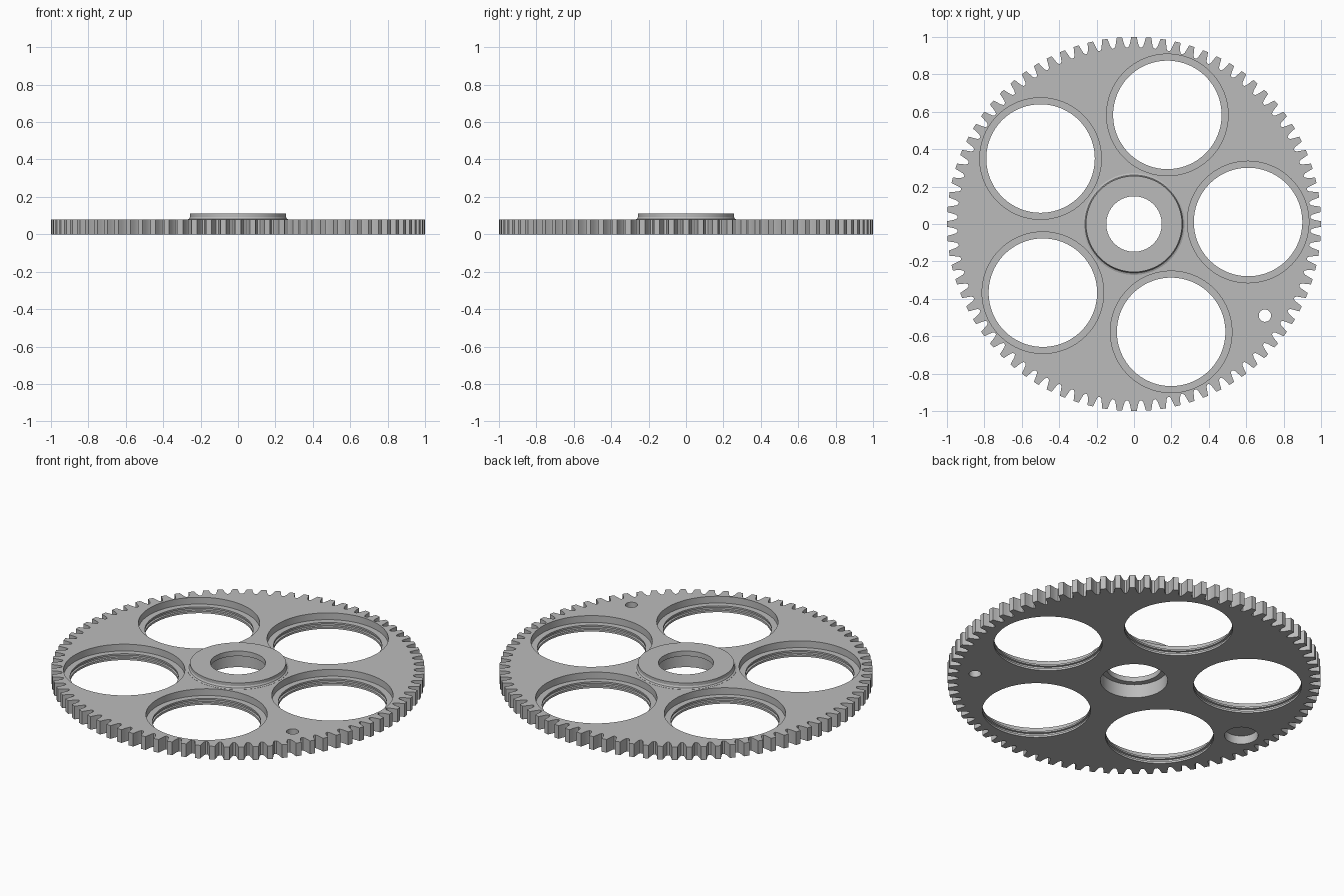
import bpy, bmesh, math
from math import sin, cos, pi, radians

cube = bpy.data.objects.get("Cube")
if cube:
    bpy.data.objects.remove(cube, do_unlink=True)

TEETH = 80
THICK = 0.078
HUB_TOP = 0.11

grey = bpy.data.materials.new("plain grey")
grey.use_nodes = True
colour = (0.5, 0.5, 0.5, 1)
grey.diffuse_color = colour
grey.node_tree.nodes["Principled BSDF"].inputs["Base Color"].default_value = colour


def make_object(name, bm):
    bmesh.ops.recalc_face_normals(bm, faces=bm.faces)
    mesh = bpy.data.meshes.new(name)
    bm.to_mesh(mesh)
    bm.free()
    mesh.materials.append(grey)
    obj = bpy.data.objects.new(name, mesh)
    bpy.context.collection.objects.link(obj)
    return obj


def lathe(name, profile, x=0, y=0, sides=96):
    """Closed solid turned about z from (radius, height) pairs, bottom to top."""
    bm = bmesh.new()
    rings = [[bm.verts.new((x + r * cos(2 * pi * i / sides),
                            y + r * sin(2 * pi * i / sides), z))
              for i in range(sides)] for r, z in profile]
    for low, high in zip(rings, rings[1:]):
        for i in range(sides):
            j = (i + 1) % sides
            bm.faces.new((low[i], low[j], high[j], high[i]))
    bm.faces.new(rings[0])
    bm.faces.new(rings[-1])
    return make_object(name, bm)


def combine(target, tool, operation):
    mod = target.modifiers.new(operation.lower(), 'BOOLEAN')
    mod.operation = operation
    mod.solver = 'EXACT'
    mod.object = tool
    bpy.context.view_layer.objects.active = target
    bpy.ops.object.modifier_apply(modifier=mod.name)
    bpy.data.objects.remove(tool, do_unlink=True)


# Toothed plate: one tooth outline (pitch fraction, radius), repeated round the rim
half_tooth = [(0.19, 1.0), (0.25, 0.978), (0.33, 0.955), (0.42, 0.944)]
tooth = [(-f, r) for f, r in reversed(half_tooth)] + [(0, 1.0)] + half_tooth
bm = bmesh.new()
outline = []
for t in range(TEETH):
    for f, r in tooth:
        a = 2 * pi * (t + f) / TEETH
        outline.append(bm.verts.new((r * cos(a), r * sin(a), 0)))
base = bm.faces.new(outline)
extruded = bmesh.ops.extrude_face_region(bm, geom=[base])["geom"]
top = [v for v in extruded if isinstance(v, bmesh.types.BMVert)]
bmesh.ops.translate(bm, verts=top, vec=(0, 0, THICK))
gear = make_object("gear_wheel", bm)

# Raised hub with a flared foot
hub = lathe("hub", [(0.272, 0.05), (0.272, THICK + 0.001), (0.262, 0.083),
                    (0.257, 0.092), (0.257, HUB_TOP)])
combine(gear, hub, 'UNION')

# Stepped shaft bore, wider from below
bore = lathe("bore", [(0.18, -0.05), (0.18, 0.08), (0.148, 0.08), (0.148, 0.2)])
combine(gear, bore, 'DIFFERENCE')

# Five round openings with a top recess and a narrow inner groove
for k in range(5):
    a = radians(1 + 72 * k)
    opening = lathe("opening", [(0.29, -0.05), (0.29, 0.012), (0.3, 0.014),
                                (0.3, 0.026), (0.29, 0.028), (0.29, 0.038),
                                (0.325, 0.038), (0.325, 0.15)],
                    0.61 * cos(a), 0.61 * sin(a))
    combine(gear, opening, 'DIFFERENCE')

# Small through hole near the rim
pin_hole = lathe("pin_hole", [(0.033, -0.05), (0.033, 0.15)], 0.7, -0.49, 32)
combine(gear, pin_hole, 'DIFFERENCE')

# Blind pocket in the underside
pocket = lathe("pocket", [(0.09, -0.05), (0.09, 0.05)], -0.817, -0.08, 48)
combine(gear, pocket, 'DIFFERENCE')

# Smooth round walls, crisp edges
bpy.ops.object.select_all(action='DESELECT')
gear.select_set(True)
bpy.context.view_layer.objects.active = gear
bpy.ops.object.shade_smooth_by_angle(angle=radians(25))
